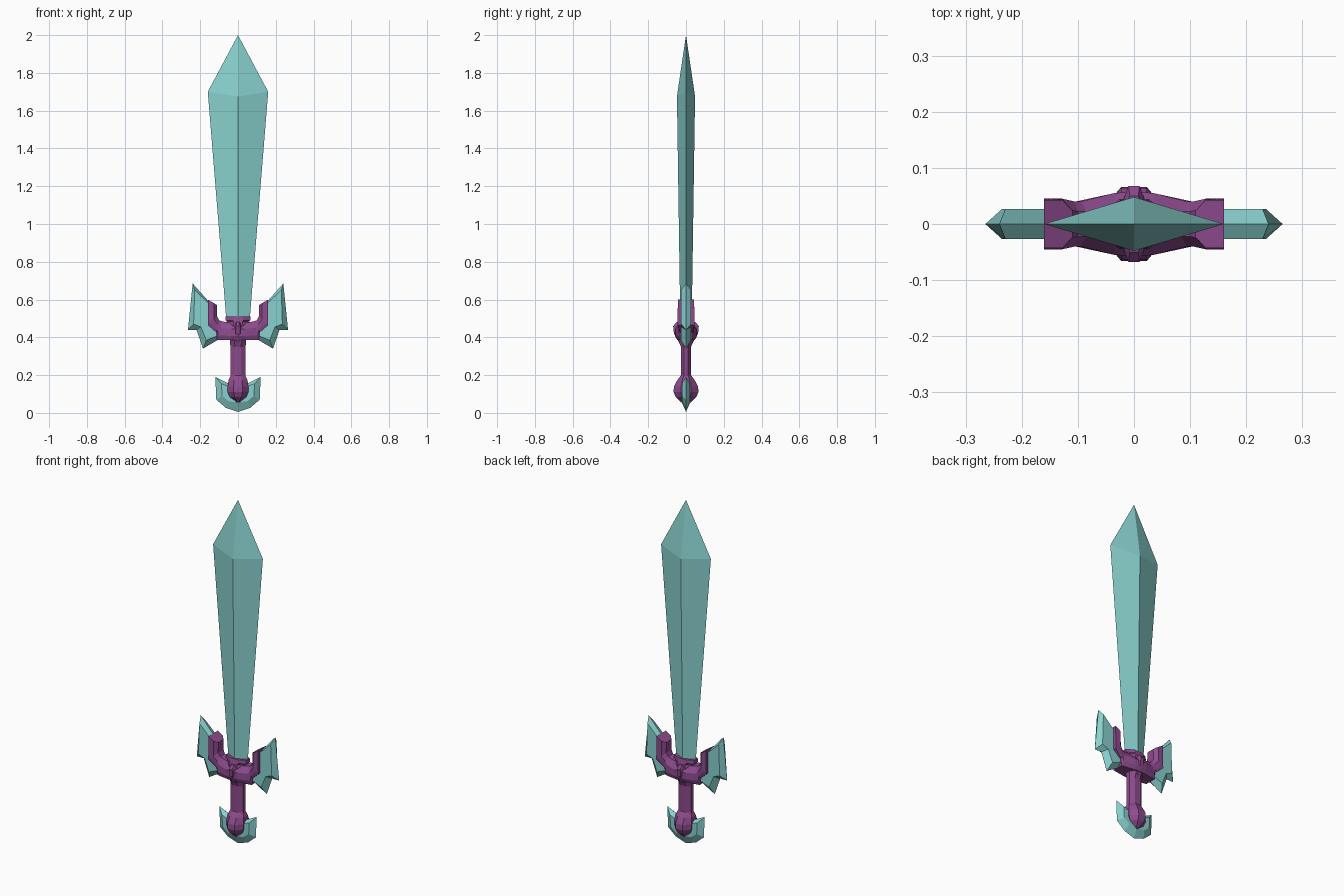
import bpy, bmesh
from math import cos, sin, pi

if "Cube" in bpy.data.objects:
    bpy.data.objects.remove(bpy.data.objects["Cube"])


def material(name, rgb):
    m = bpy.data.materials.new(name)
    m.diffuse_color = (*rgb, 1)
    m.use_nodes = True
    m.node_tree.nodes["Principled BSDF"].inputs["Base Color"].default_value = m.diffuse_color
    return m


TEAL = material("teal_crystal", (0.25, 0.64, 0.62))
PURPLE = material("purple_metal", (0.27, 0.07, 0.27))


def loft(name, rings, mat, mirror=False, cap_start=True, cap_end=True):
    """Skin equal-length rings of points; optionally mirror across x."""
    bm = bmesh.new()
    vs = [[bm.verts.new(p) for p in r] for r in rings]
    n = len(vs[0])
    for a, b in zip(vs, vs[1:]):
        for i in range(n):
            j = (i + 1) % n
            bm.faces.new((a[i], a[j], b[j], b[i]))
    if cap_start:
        bm.faces.new(vs[0][::-1])
    if cap_end:
        bm.faces.new(vs[-1])
    bmesh.ops.remove_doubles(bm, verts=bm.verts, dist=0.0005)
    bmesh.ops.recalc_face_normals(bm, faces=bm.faces)
    me = bpy.data.meshes.new(name)
    bm.to_mesh(me)
    bm.free()
    me.materials.append(mat)
    ob = bpy.data.objects.new(name, me)
    bpy.context.collection.objects.link(ob)
    if mirror:
        mod = ob.modifiers.new("mirror", "MIRROR")
        mod.use_axis = (True, False, False)
        mod.merge_threshold = 0.0005
    return ob


def turned(name, sections, mat, sides=8):
    """Faceted column from (z, half width, half depth) sections."""
    k = 1 / cos(pi / sides)
    rings = []
    for z, rx, ry in sections:
        angles = [(i + 0.5) * 2 * pi / sides for i in range(sides)]
        rings.append([(rx * k * cos(a), ry * k * sin(a), z) for a in angles])
    return loft(name, rings, mat)


def sharp_plate(name, outer, inner, t, mat, mirror=False):
    """Plate with flat faces (inner outline) bevelled to a sharp rim (outer)."""
    return loft(name, [[(x, -t, z) for x, z in inner],
                       [(x, 0, z) for x, z in outer],
                       [(x, t, z) for x, z in inner]], mat, mirror)


# Blade: diamond section, widening toward the point
blade = [(0.06, 0.030, 0.47, 0.47), (0.16, 0.048, 1.70, 1.675), (0, 0, 2, 2)]
loft("blade", [[(w, 0, ze), (0, t, zr), (-w, 0, ze), (0, -t, zr)]
               for w, t, ze, zr in blade], TEAL, cap_end=False)

# Guard arms: lower point, upper point, half depth; curling upward
arm = [((0, 0.385), (0, 0.475), 0.058),
       ((0.035, 0.385), (0.035, 0.475), 0.055),
       ((0.11, 0.385), (0.085, 0.485), 0.040),
       ((0.115, 0.425), (0.10, 0.49), 0.040),
       ((0.16, 0.465), (0.11, 0.51), 0.045),
       ((0.16, 0.60), (0.11, 0.57), 0.043)]
rings = []
for (x0, z0), (x1, z1), d in arm:
    side = [(0, 0.8), (0.25, 1), (0.65, 1), (1, 0.55)]
    if x0 > 0.15:
        side[0] = (0, 1)
    half = [(x0 + (x1 - x0) * t, -d * f, z0 + (z1 - z0) * t) for t, f in side]
    rings.append(half + [(x, -y, z) for x, y, z in reversed(half)])
loft("guard_arms", rings, PURPLE, mirror=True, cap_start=False)

# Blade socket and central boss of the guard
turned("blade_socket", [(0.44, 0.07, 0.045), (0.485, 0.055, 0.042),
                        (0.49, 0.066, 0.040), (0.51, 0.066, 0.036)], PURPLE)
turned("guard_boss", [(0.37, 0.018, 0.035), (0.42, 0.024, 0.064),
                      (0.46, 0.024, 0.068), (0.48, 0.018, 0.050)], PURPLE)

# Guard wings
sharp_plate("guard_wing",
            [(0.24, 0.685), (0.265, 0.44), (0.22, 0.44), (0.185, 0.34),
             (0.105, 0.388), (0.115, 0.43), (0.155, 0.47), (0.155, 0.59)],
            [(0.229, 0.65), (0.235, 0.47), (0.196, 0.455), (0.168, 0.385),
             (0.105, 0.41), (0.115, 0.43), (0.155, 0.47), (0.155, 0.58)],
            0.027, TEAL, mirror=True)

# Grip and pommel
turned("grip", [(0.16, 0.04, 0.027), (0.35, 0.04, 0.027),
                (0.41, 0.046, 0.05)], PURPLE)
turned("pommel", [(0.055, 0.012, 0.025), (0.085, 0.045, 0.055),
                  (0.11, 0.055, 0.066), (0.14, 0.055, 0.064),
                  (0.175, 0.050, 0.045), (0.20, 0.038, 0.026)], PURPLE)


# Pommel crescent
def both(half):
    return half + [(-x, z) for x, z in reversed(half) if x > 0]


sharp_plate("pommel_crescent",
            both([(0, 0.005), (0.065, 0.027), (0.115, 0.07), (0.12, 0.19),
                  (0.05, 0.155), (0.04, 0.12), (0, 0.10)]),
            both([(0, 0.055), (0.05, 0.062), (0.084, 0.09), (0.088, 0.155),
                  (0.05, 0.14), (0.04, 0.12), (0, 0.10)]),
            0.022, TEAL)
